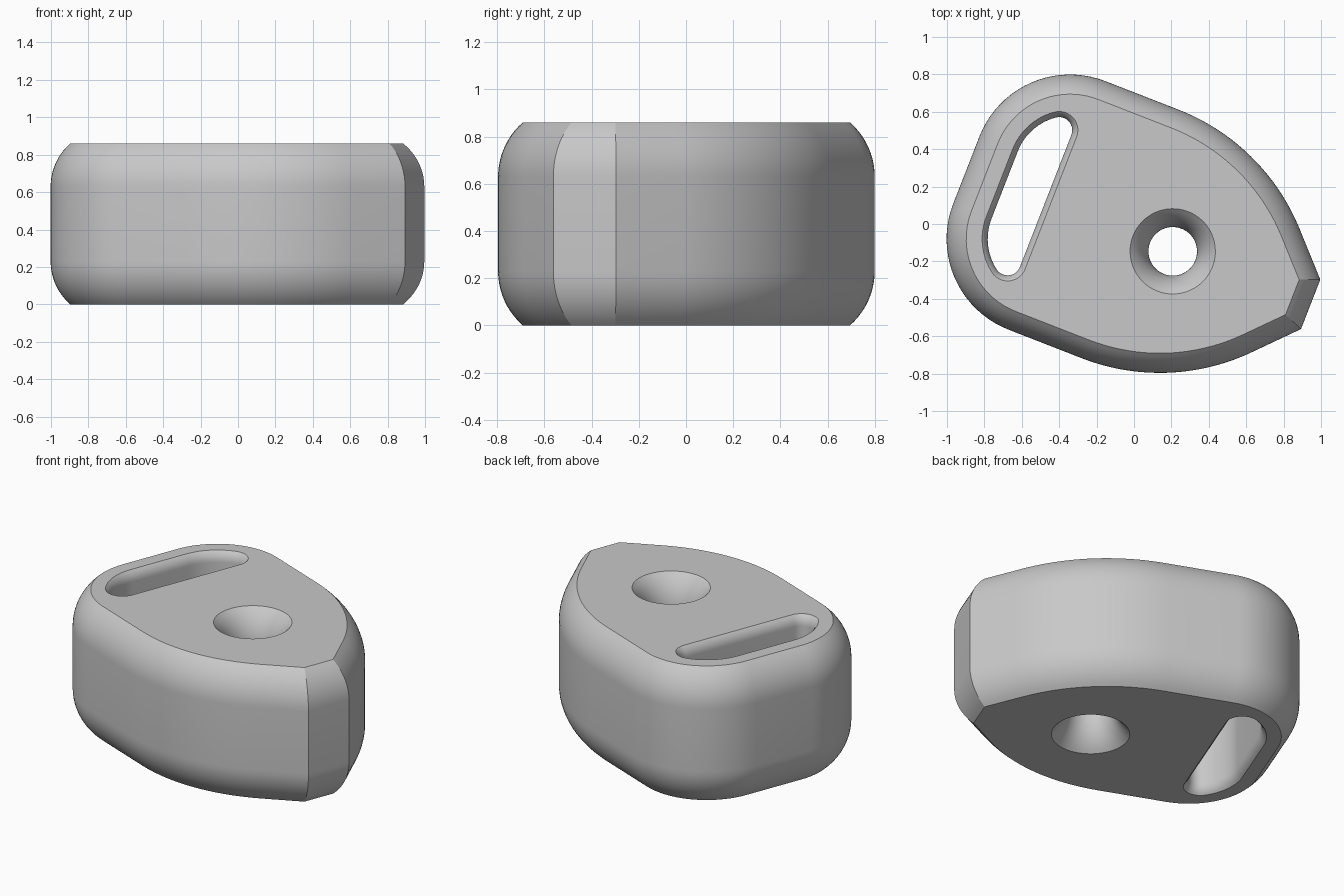
import bpy
import bmesh
import math
from mathutils import Vector, Matrix

cube = bpy.data.objects.get("Cube")
if cube:
    bpy.data.objects.remove(cube, do_unlink=True)

HEIGHT = 0.86
AXIS_TURN = Matrix.Rotation(math.radians(-21.3), 2)
AXIS_SHIFT = Vector((0, -0.057))


def arc(cx, cy, radius, start, end, steps):
    """Points on a counter-clockwise or clockwise arc, angles in degrees."""
    angles = [math.radians(start + (end - start) * i / steps) for i in range(steps + 1)]
    return [Vector((cx + radius * math.cos(a), cy + radius * math.sin(a))) for a in angles]


def mirrored(half):
    """Close a half outline across its long axis."""
    return half + [Vector((p.x, -p.y)) for p in reversed(half)]


def inset(outline, distance):
    """Move every side of a counter-clockwise outline inward."""
    result = []
    for i, p in enumerate(outline):
        before = (p - outline[i - 1]).normalized()
        after = (outline[(i + 1) % len(outline)] - p).normalized()
        n1, n2 = Vector((before.y, -before.x)), Vector((after.y, -after.x))
        result.append(p - (n1 + n2) * distance / (1 + n1.dot(n2)))
    return result


def rounded_profile(depth, steps):
    """Pairs of (distance from the rim, height) for a wall rounded at both ends."""
    sweep = math.radians(49)
    radius = depth / (1 - math.cos(sweep))
    lower = []
    for i in range(steps + 1):
        a = sweep * (1 - i / steps)
        lower.append((depth - radius * (1 - math.cos(a)),
                      radius * (math.sin(sweep) - math.sin(a))))
    return lower + [(d, HEIGHT - z) for d, z in reversed(lower)]


def add_wall(bm, outline, profile):
    """Loft an outline through the profile; return the bottom and top rim edges."""
    rings = []
    for distance, z in profile:
        ring = []
        for p in inset(outline, distance):
            q = AXIS_TURN @ (p + AXIS_SHIFT)
            ring.append(bm.verts.new((q.x, q.y, z)))
        rings.append(ring)
    count = len(outline)
    for low, high in zip(rings, rings[1:]):
        for i in range(count):
            j = (i + 1) % count
            bm.faces.new((low[i], low[j], high[j], high[i]))
    return [[bm.edges.get((r[i], r[(i + 1) % count])) for i in range(count)]
            for r in (rings[0], rings[-1])]


# Outlines: blunt-nosed body, rounded slot, round bolt hole
body = mirrored([Vector((1.036, 0.142))]
                + arc(0, -0.437, 1.15, 44, 90, 20)
                + arc(-0.42, 0.193, 0.52, 90, 180, 20))
slot = mirrored(arc(-0.555, 0.379, 0.1, 0, 126, 14)
                + arc(-0.42, 0.193, 0.33, 126, 180, 12)[1:])
hole = arc(0.246, -0.004, 0.228, 0, 360, 64)[:-1]

bm = bmesh.new()
EDGE_DEPTH = 0.105
body_profile = [(EDGE_DEPTH - d, z) for d, z in rounded_profile(EDGE_DEPTH, 10)]
rims = [add_wall(bm, body, body_profile),
        add_wall(bm, slot, rounded_profile(0.03, 6)),
        add_wall(bm, hole, rounded_profile(0.098, 10))]

# Flat bottom and top, pierced by the slot and hole
for side, direction in ((0, -1), (1, 1)):
    edges = [e for rim in rims for e in rim[side]]
    bmesh.ops.triangle_fill(bm, edges=edges, use_beauty=True, normal=(0, 0, direction))
bmesh.ops.recalc_face_normals(bm, faces=bm.faces[:])

mesh = bpy.data.meshes.new("pierced_block")
bm.to_mesh(mesh)
bm.free()
block = bpy.data.objects.new("pierced_block", mesh)
bpy.context.collection.objects.link(block)

# Plain grey finish
grey = bpy.data.materials.new("light_grey")
grey.use_nodes = True
colour = (0.58, 0.58, 0.58, 1)
grey.diffuse_color = colour
grey.node_tree.nodes["Principled BSDF"].inputs["Base Color"].default_value = colour
mesh.materials.append(grey)

bpy.ops.object.select_all(action='DESELECT')
block.select_set(True)
bpy.context.view_layer.objects.active = block
bpy.ops.object.shade_smooth_by_angle(angle=math.radians(25))
